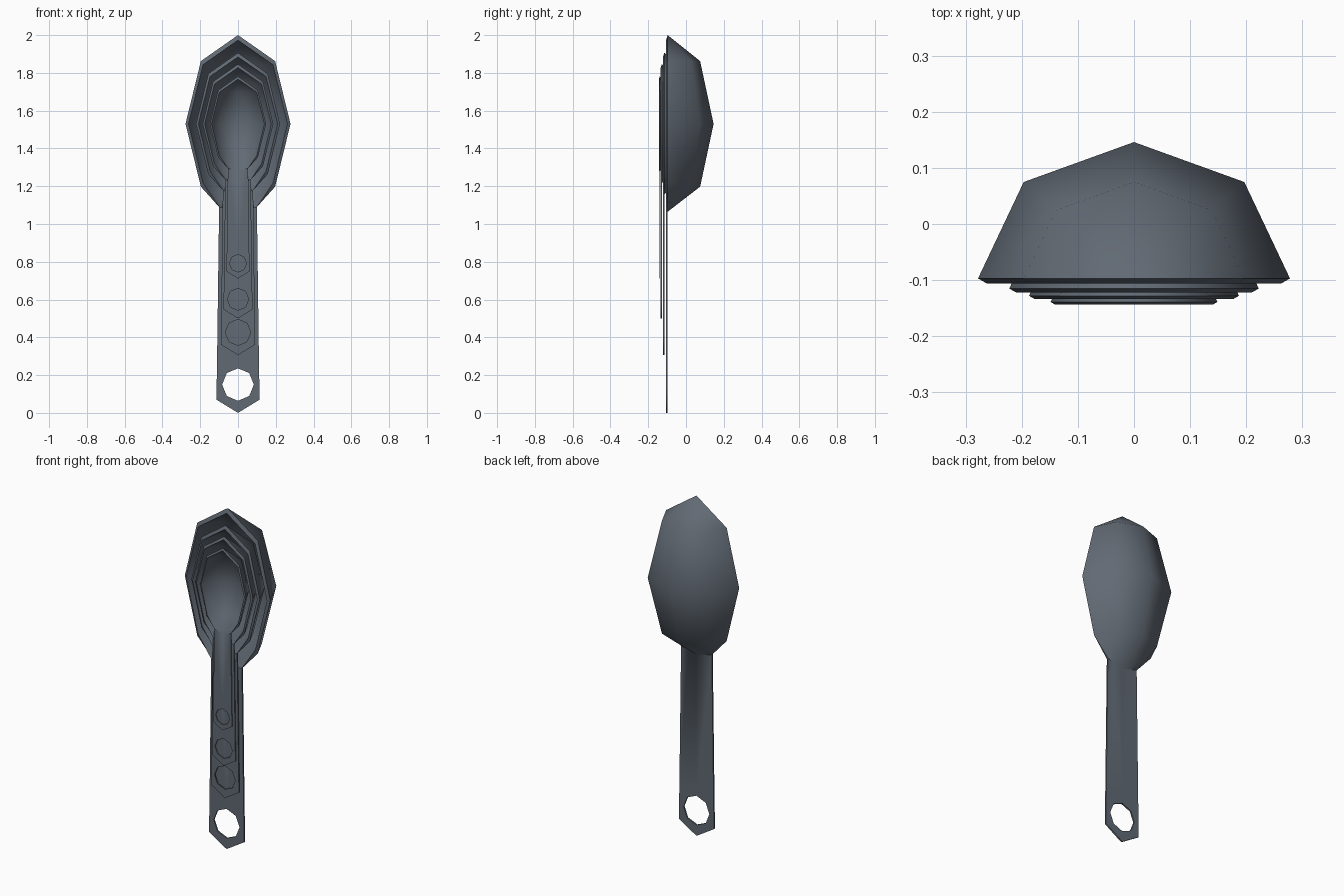
import bpy
import bmesh
from math import sin, cos, pi, radians

cube = bpy.data.objects.get("Cube")
if cube:
    bpy.data.objects.remove(cube, do_unlink=True)

slate = bpy.data.materials.new("dark_slate")
slate.use_nodes = True
COLOUR = (0.12, 0.143, 0.173, 1)
slate.diffuse_color = COLOUR
slate.node_tree.nodes["Principled BSDF"].inputs["Base Color"].default_value = COLOUR

CENTRE_Z = 1.53                      # shared middle of all the nested bowls
WIDTH, DEPTH, LENGTH = 0.278, 0.243, 0.47
THICK = 0.009


def make_spoon(name, scale, rim_y):
    bm = bmesh.new()
    new = bm.verts.new

    # bowl: half of a coarse ellipsoid, five verts per ring
    pole = new((0, 0, LENGTH))
    rings = []
    for lat in (pi / 4, 0, -pi / 4):
        rings.append([new((WIDTH * cos(lat) * cos(k * pi / 4),
                           DEPTH * cos(lat) * sin(k * pi / 4),
                           LENGTH * sin(lat))) for k in range(5)])
    bowl = {pole} | {v for ring in rings for v in ring}

    # neck row, where the bowl runs into the flat handle
    neck = [new((0.1 * x, 0, -0.465 + 0.025 * abs(x)))
            for x in (1, 0.55, 0, -0.55, -1)]
    rings.append(neck)
    for k in range(4):
        bm.faces.new((pole, rings[0][k], rings[0][k + 1]))
        for a, b in zip(rings, rings[1:]):
            bm.faces.new((a[k], b[k], b[k + 1], a[k + 1]))

    # handle end: pointed outline around an eight-sided hanging hole
    hole_z = 0.15 - CENTRE_Z
    hole = [new((0.084 * cos(k * pi / 4), 0, hole_z + 0.086 * sin(k * pi / 4)))
            for k in range(8)]
    outline = [new((x, 0, z - CENTRE_Z)) for x, z in (
        (0.113, 0.15), (0.111, 0.27), (0, 0.27), (-0.111, 0.27),
        (-0.113, 0.15), (-0.114, 0.07), (0, 0), (0.114, 0.07))]
    for k in range(8):
        n = (k + 1) % 8
        bm.faces.new((hole[k], outline[k], outline[n], hole[n]))
    bm.faces.new(neck + outline[3:0:-1])          # handle shaft

    # inner skin: shrunken bowl and shifted handle, joined along every border
    border = [e for e in bm.edges if len(e.link_faces) == 1]
    inner = {}
    for v in list(bm.verts):
        f = 0.943 if v in bowl else 1
        inner[v] = new((v.co.x * f, v.co.y * f - THICK, v.co.z * f))
    for face in list(bm.faces):
        bm.faces.new([inner[v] for v in reversed(face.verts)])
    for e in border:
        a, b = e.verts
        bm.faces.new((a, b, inner[b], inner[a]))

    bmesh.ops.recalc_face_normals(bm, faces=bm.faces)
    for v in bm.verts:
        v.co = v.co * scale
        v.co.y += rim_y
        v.co.z += CENTRE_Z
    mesh = bpy.data.meshes.new(name)
    bm.to_mesh(mesh)
    bm.free()
    mesh.materials.append(slate)
    obj = bpy.data.objects.new(name, mesh)
    bpy.context.collection.objects.link(obj)

    bpy.ops.object.select_all(action="DESELECT")
    obj.select_set(True)
    bpy.context.view_layer.objects.active = obj
    bpy.ops.object.shade_smooth_by_angle(angle=radians(60))


# four spoons nested from back to front
for name, scale, rim_y in (("largest_spoon", 1, -0.097),
                           ("large_spoon", 0.8, -0.115),
                           ("small_spoon", 0.673, -0.128),
                           ("smallest_spoon", 0.535, -0.139)):
    make_spoon(name, scale, rim_y)
